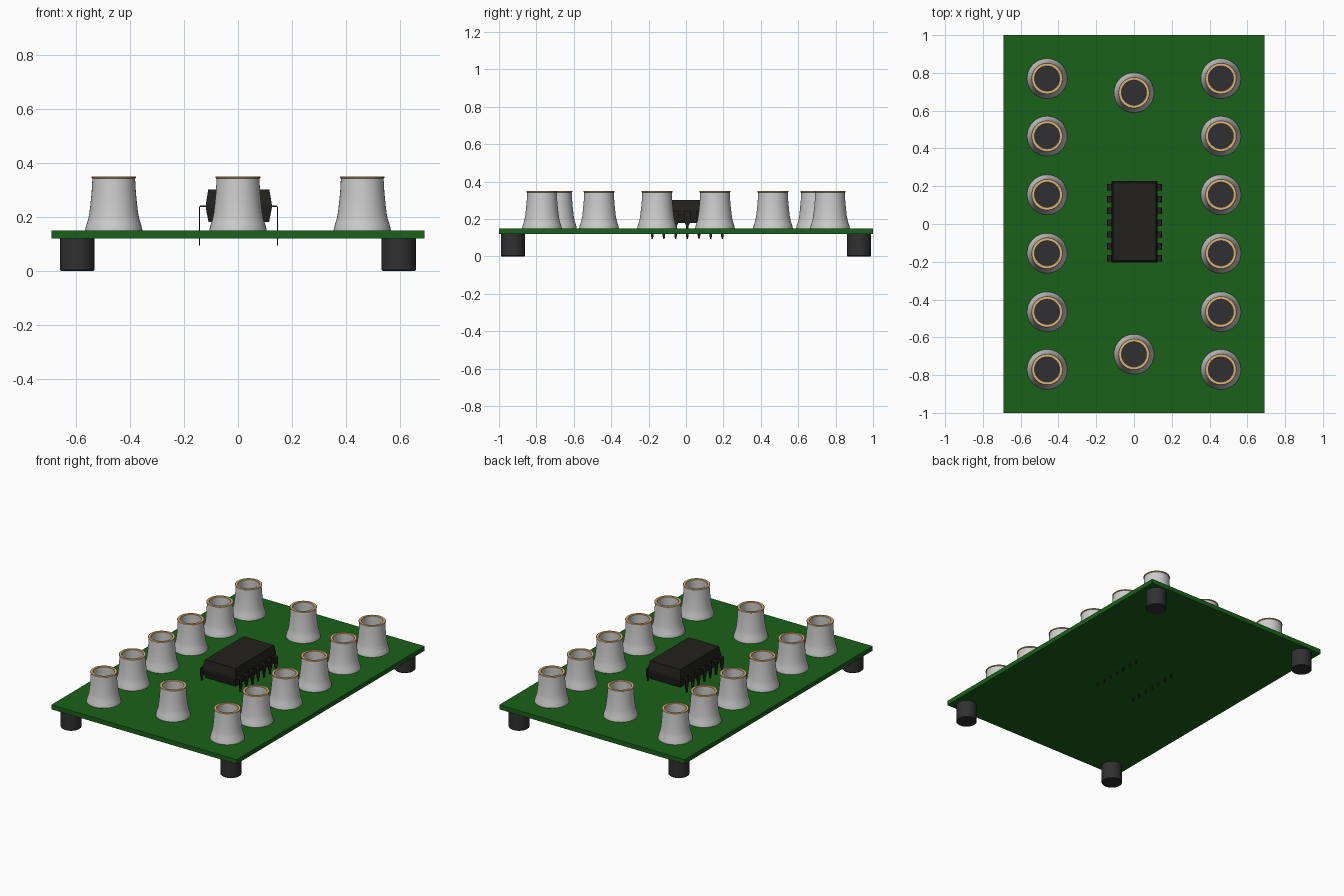
import bpy, bmesh, math

if "Cube" in bpy.data.objects:
    bpy.data.objects.remove(bpy.data.objects["Cube"])

def mat(name, rgb):
    m = bpy.data.materials.new(name)
    m.diffuse_color = (*rgb, 1)
    m.use_nodes = True
    m.node_tree.nodes["Principled BSDF"].inputs["Base Color"].default_value = m.diffuse_color
    return m

GREEN = mat("board_green", (0.01, 0.12, 0.01))
BLACK = mat("chip_black", (0.016, 0.015, 0.012))
RUBBER = mat("rubber_dark", (0.03, 0.03, 0.032))
BRASS = mat("brass_tan", (0.72, 0.47, 0.2))

def add(name, mesh, loc=(0, 0, 0)):
    ob = bpy.data.objects.new(name, mesh)
    ob.location = loc
    bpy.context.collection.objects.link(ob)
    return ob

def finish(bm, name, material=None, smooth=False):
    bmesh.ops.recalc_face_normals(bm, faces=bm.faces)
    if smooth:
        for f in bm.faces:
            f.smooth = True
        for e in bm.edges:
            e.smooth = e.calc_face_angle(0) < math.radians(35)
    me = bpy.data.meshes.new(name)
    bm.to_mesh(me)
    bm.free()
    if material:
        me.materials.append(material)
    return me

def lathe(name, profile, material=None, closed=False, n=40):
    """Revolve (radius, z) points about z."""
    bm = bmesh.new()
    rings = []
    for r, z in profile:
        if r == 0:
            rings.append([bm.verts.new((0, 0, z))] * n)
        else:
            rings.append([bm.verts.new((r * math.cos(2 * math.pi * i / n),
                                        r * math.sin(2 * math.pi * i / n), z)) for i in range(n)])
    pairs = list(zip(rings, rings[1:]))
    if closed:
        pairs.append((rings[-1], rings[0]))
    for a, b in pairs:
        for i in range(n):
            j = (i + 1) % n
            bm.faces.new(dict.fromkeys((a[i], a[j], b[j], b[i])))
    return finish(bm, name, material, True)

def stacked_box(name, sections, material):
    """Rectangular cross-sections (half x, half y, z) joined upwards."""
    bm = bmesh.new()
    rings = [[bm.verts.new((sx * hx, sy * hy, z)) for sx, sy in ((-1, -1), (1, -1), (1, 1), (-1, 1))]
             for hx, hy, z in sections]
    for a, b in zip(rings, rings[1:]):
        for i in range(4):
            j = (i + 1) % 4
            bm.faces.new((a[i], a[j], b[j], b[i]))
    bm.faces.new(rings[0])
    bm.faces.new(rings[-1])
    return finish(bm, name, material)

# Circuit board
add("board", stacked_box("board", [(0.69, 1, 0.12), (0.69, 1, 0.15)], GREEN))

# Rubber feet
foot = lathe("foot", [(0, 0), (0.06, 0), (0.064, 0.004), (0.064, 0.12), (0, 0.12)], RUBBER)
for x in (-0.595, 0.595):
    for y in (-0.925, 0.925):
        add("foot", foot, (x, y, 0))

# Flared terminal posts with brass rim and dark socket floor
shell = lathe("post", [(0.106, 0.15), (0.105, 0.157), (0.101, 0.172), (0.095, 0.19), (0.090, 0.215),
                       (0.086, 0.25), (0.082, 0.29), (0.079, 0.343), (0.067, 0.343), (0.067, 0.152)],
              closed=True)
rim = lathe("post_rim", [(0.079, 0.342), (0.083, 0.344), (0.083, 0.348), (0.081, 0.35),
                         (0.067, 0.35), (0.065, 0.348), (0.065, 0.342)], BRASS, closed=True)
floor = lathe("socket_floor", [(0, 0.16), (0.067, 0.16)], RUBBER)
spots = [(x, s * y) for x in (-0.46, 0.46) for y in (0.155, 0.465, 0.77) for s in (-1, 1)]
for x, y in spots + [(0, 0.695), (0, -0.69)]:
    add("post", shell, (x, y, 0))
    add("post_rim", rim, (x, y, 0))
    add("socket_floor", floor, (x, y, 0))

# Chip body, tapered above and below its waist
CX, CY = 0.003, 0.012
add("chip_body", stacked_box("chip_body", [(0.112, 0.205, 0.18), (0.122, 0.215, 0.232),
                                           (0.122, 0.215, 0.248), (0.113, 0.206, 0.302)], BLACK), (CX, CY, 0))

# Chip pins: thin strip bent down, wide shoulder narrowing to a leg
def pin_mesh(side):
    bm = bmesh.new()
    rows = [(0.115, 0.24, 0.017), (0.142, 0.24, 0.017), (0.146, 0.236, 0.017), (0.146, 0.185, 0.017),
            (0.146, 0.165, 0.007), (0.146, 0.11, 0.007), (0.146, 0.094, 0.003)]
    pts = []
    for x, z, w in rows:
        # outer and inner surface of the strip
        outer = (x, z + (0.002 if x < 0.145 else 0))
        inner = (min(x, 0.142), min(z, 0.237))
        pts.append([bm.verts.new((side * p[0], sy * w, p[1]))
                    for p, sy in ((outer, -1), (outer, 1), (inner, 1), (inner, -1))])
    for a, b in zip(pts, pts[1:]):
        for i in range(4):
            j = (i + 1) % 4
            bm.faces.new((a[i], a[j], b[j], b[i]))
    bm.faces.new(pts[0])
    bm.faces.new(pts[-1])
    bmesh.ops.remove_doubles(bm, verts=bm.verts, dist=1e-5)
    return finish(bm, "chip_pin", BLACK)

for side in (-1, 1):
    pin = pin_mesh(side)
    for i in range(-3, 4):
        add("chip_pin", pin, (CX - 0.001, CY - 0.005 + i * 0.0625, 0))
